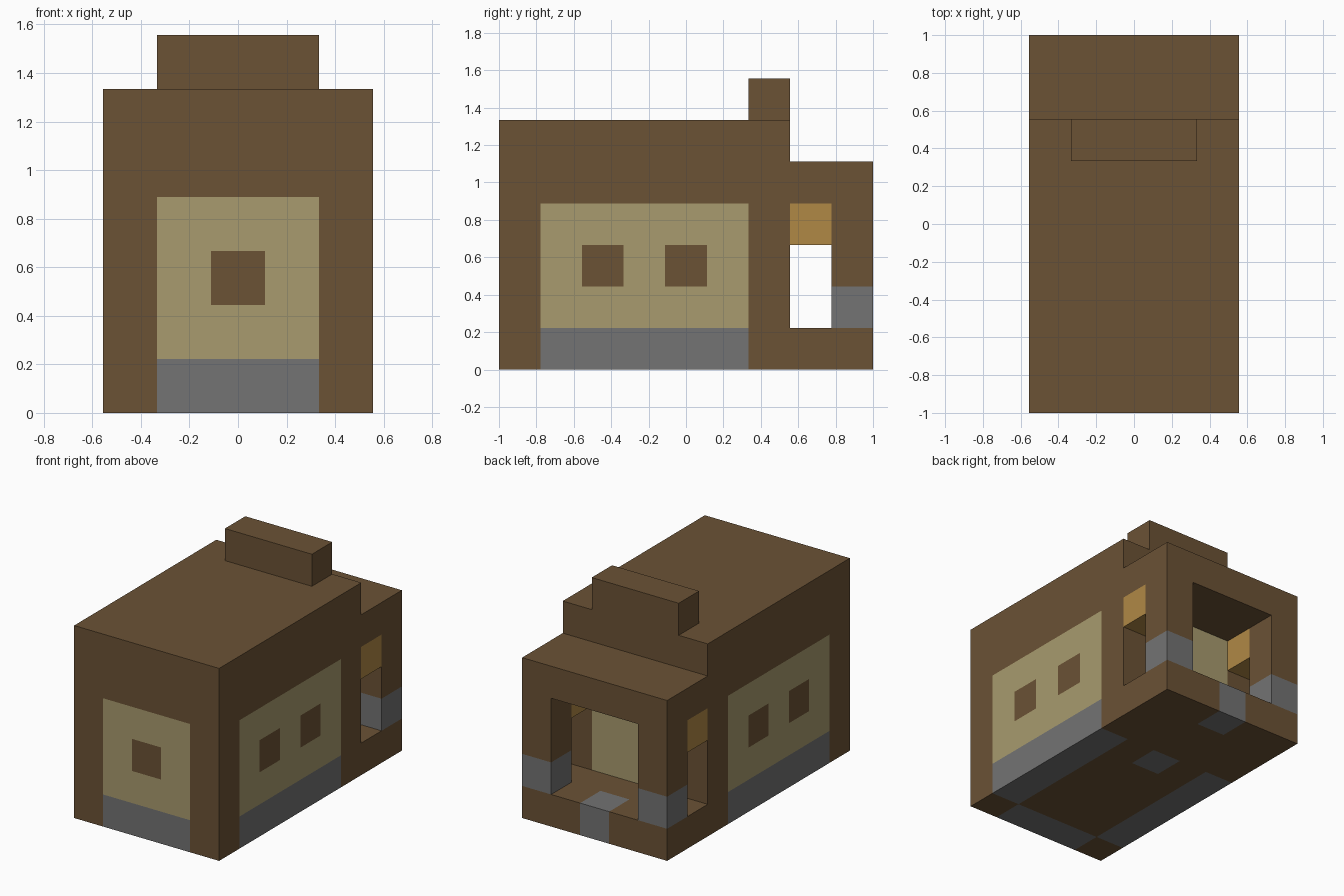
import bpy, bmesh
from math import floor
from mathutils import Vector

CELL = 2 / 9  # the house sits on a 5 x 9 x 7 grid of cubes
ORIGIN = Vector((-2.5, -4.5, 0))

cube = bpy.data.objects.get("Cube")
if cube:
    bpy.data.objects.remove(cube)


def material(name, rgb):
    linear = [((c / 255 + 0.055) / 1.055) ** 2.4 for c in rgb]
    mat = bpy.data.materials.new(name)
    mat.use_nodes = True
    mat.diffuse_color = (*linear, 1)
    bsdf = mat.node_tree.nodes["Principled BSDF"]
    bsdf.inputs["Base Color"].default_value = (*linear, 1)
    bsdf.inputs["Roughness"].default_value = 0.9
    return mat


WOOD, PLASTER, STONE, LAMP = range(4)
MATERIALS = [
    material("brown wood", (107, 82, 53)),
    material("beige plaster", (168, 155, 110)),
    material("grey stone", (115, 115, 115)),
    material("amber lamp", (176, 136, 69)),
]


def block(name, lo, hi, paint):
    """Box in grid units, cut along every grid plane, each face coloured by paint(cell, normal)."""
    lo, hi = Vector(lo), Vector(hi)
    bm = bmesh.new()
    bmesh.ops.create_cube(bm, size=1)
    for v in bm.verts:
        v.co = (lo + hi) / 2 + Vector(a * b for a, b in zip(v.co, hi - lo))
    for axis in range(3):
        normal = Vector(float(i == axis) for i in range(3))
        for step in range(int(lo[axis]) + 1, int(hi[axis])):
            bmesh.ops.bisect_plane(bm, geom=bm.verts[:] + bm.edges[:] + bm.faces[:],
                                   plane_co=normal * step, plane_no=normal)
    bm.normal_update()
    for face in bm.faces:
        inside = face.calc_center_median() - face.normal / 2
        face.material_index = paint([floor(c) for c in inside], face.normal)
    for v in bm.verts:
        v.co = (v.co + ORIGIN) * CELL
    mesh = bpy.data.meshes.new(name)
    bm.to_mesh(mesh)
    bm.free()
    for mat in MATERIALS:
        mesh.materials.append(mat)
    obj = bpy.data.objects.new(name, mesh)
    bpy.context.collection.objects.link(obj)
    return obj


def panel(z, is_window):
    """Stone footing, plaster above it, with wooden window shutters."""
    if z == 0:
        return STONE
    if z > 3:
        return WOOD
    return WOOD if z == 2 and is_window else PLASTER


def paint_house(cell, normal):
    x, y, z = cell
    side_bay, front_bay = 1 <= y <= 5, 1 <= x <= 3
    if normal.z > 0.5:
        return WOOD
    if normal.z < -0.5:  # underside shows the footings and the hearth
        footing = (x in (0, 4) and side_bay) or (y == 0 and front_bay) or (x, y) == (2, 5)
        return STONE if footing else WOOD
    if abs(normal.x) > 0.5:
        return panel(z, y in (2, 4)) if side_bay else WOOD
    if normal.y < 0:
        return panel(z, x == 2) if front_bay else WOOD
    return PLASTER if front_bay and 1 <= z <= 3 else WOOD


def wood(cell, normal):
    return WOOD


# Main house and roof ridge
block("house_body", (0, 0, 0), (5, 7, 6), paint_house)
block("roof_ridge", (1, 6, 6), (4, 7, 7), wood)

# Back porch: floor with a stone step, and canopy
block("porch_floor", (0, 7, 0), (5, 9, 1),
      lambda cell, normal: STONE if cell[:2] == [2, 8] else WOOD)
block("porch_canopy", (0, 7, 4), (5, 9, 5), wood)

# Posts with stone bases, and lamps, on both sides
for side, x in (("right", 0), ("left", 4)):
    block(side + "_porch_post", (x, 8, 1), (x + 1, 9, 4),
          lambda cell, normal: STONE if cell[2] == 1 else WOOD)
    block(side + "_porch_lamp", (x, 7, 3), (x + 1, 8, 4), lambda cell, normal: LAMP)
